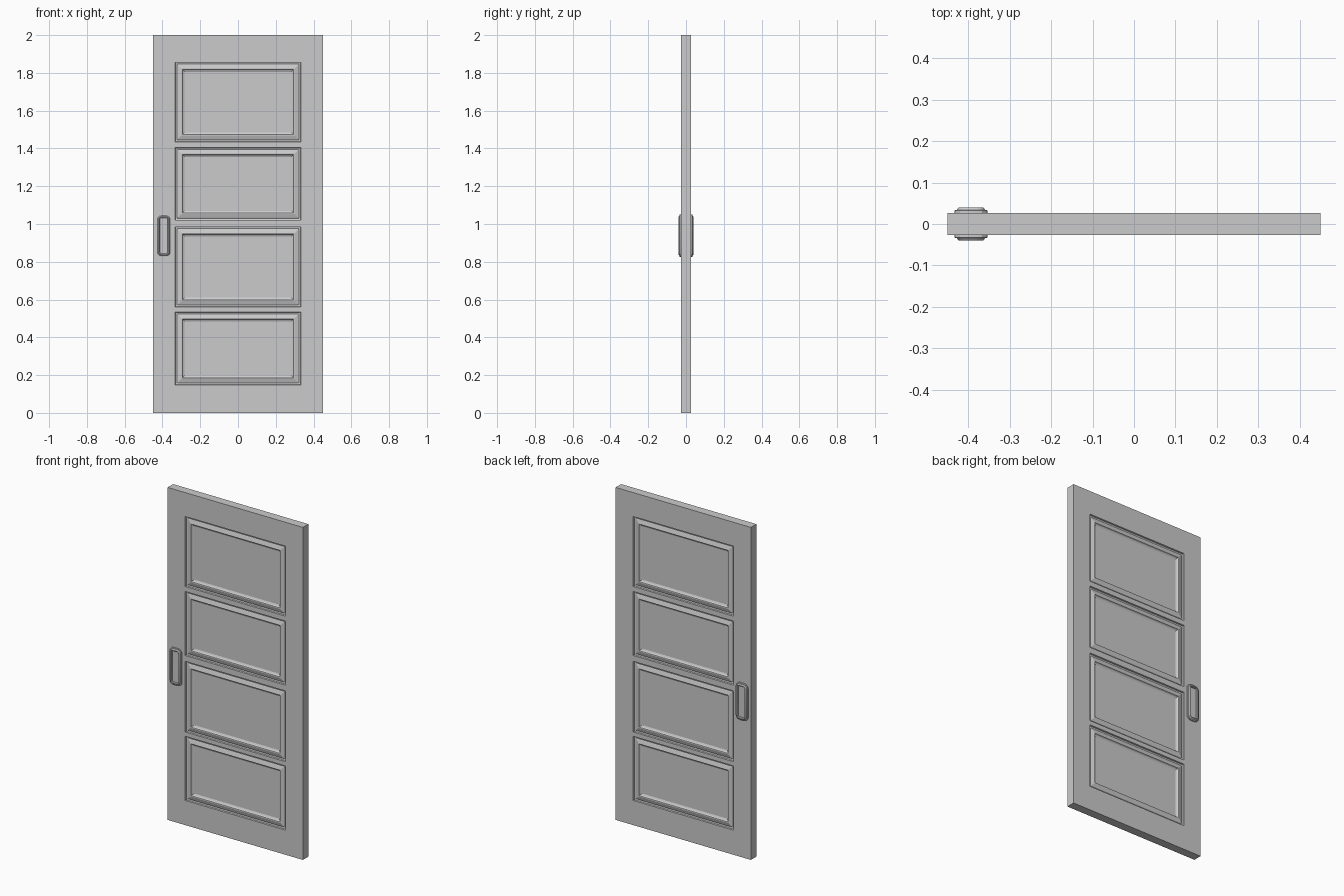
import bpy, bmesh
from math import sin, cos, pi

if "Cube" in bpy.data.objects:
    bpy.data.objects.remove(bpy.data.objects["Cube"])

W, H, T = 0.45, 2.0, 0.026          # half width, height, half thickness


def finish(bm, name, smooth=False):
    """Make an object from the front half and mirror it to the back."""
    bmesh.ops.remove_doubles(bm, verts=bm.verts, dist=1e-5)
    me = bpy.data.meshes.new(name)
    bm.to_mesh(me)
    bm.free()
    ob = bpy.data.objects.new(name, me)
    bpy.context.collection.objects.link(ob)
    m = ob.modifiers.new("both_sides", 'MIRROR')
    m.use_axis = (False, True, False)
    m.use_clip = True
    m.merge_threshold = 1e-4
    if smooth:
        bpy.context.view_layer.objects.active = ob
        ob.select_set(True)
        bpy.ops.object.shade_smooth_by_angle(angle=0.5)
        ob.select_set(False)
    return ob


def skin(bm, loops):
    """Join successive closed loops and cap the last one."""
    rings = [[bm.verts.new(p) for p in lp] for lp in loops]
    for a, b in zip(rings, rings[1:]):
        n = len(a)
        for i in range(n):
            j = (i + 1) % n
            bm.faces.new((a[i], a[j], b[j], b[i]))
    bm.faces.new(rings[-1])


def rect(x0, x1, z0, z1, y):
    return [(x0, y, z0), (x1, y, z0), (x1, y, z1), (x0, y, z1)]


def quad(bm, pts):
    bm.faces.new([bm.verts.new(p) for p in pts])


# door leaf: stiles and rails around four moulded panels
PX = 0.333
panels = [(0.148, 0.534), (0.56, 0.985), (1.02, 1.405), (1.435, 1.856)]
# moulding profile: inset from opening edge, depth below the face
profile = [(0, 0), (0.002, 0.008), (0.010, 0.010), (0.014, 0.008),
           (0.033, 0.002), (0.038, 0.003), (0.042, 0.010), (0.050, 0.014)]
bm = bmesh.new()
zs = [0] + [z for p in panels for z in p] + [H]
xs = [-W, -PX, PX, W]
for i, (z0, z1) in enumerate(zip(zs, zs[1:])):
    for j, (x0, x1) in enumerate(zip(xs, xs[1:])):
        if j == 1 and i % 2 == 1:
            skin(bm, [rect(x0 + s, x1 - s, z0 + s, z1 - s, -T + d) for s, d in profile])
        else:
            quad(bm, rect(x0, x1, z0, z1, -T))
    # side edges
    quad(bm, [(-W, 0, z0), (-W, -T, z0), (-W, -T, z1), (-W, 0, z1)])
    quad(bm, [(W, -T, z0), (W, 0, z0), (W, 0, z1), (W, -T, z1)])
for x0, x1 in zip(xs, xs[1:]):
    # bottom and top edges
    quad(bm, [(x0, 0, 0), (x1, 0, 0), (x1, -T, 0), (x0, -T, 0)])
    quad(bm, [(x0, -T, H), (x1, -T, H), (x1, 0, H), (x0, 0, H)])
finish(bm, "door_leaf")


# recessed pull handle with a stepped rim
def rounded(cx, cz, hw, hh, r, y, seg=3):
    pts = []
    for k, (sx, sz) in enumerate([(1, 1), (-1, 1), (-1, -1), (1, -1)]):
        for i in range(seg + 1):
            a = k * pi / 2 + i / seg * pi / 2
            pts.append((cx + sx * (hw - r) + r * cos(a), y, cz + sz * (hh - r) + r * sin(a)))
    return pts


pull = [(0, T - 0.002), (0, 0.033), (0.006, 0.034), (0.008, 0.037),
        (0.011, 0.040), (0.015, 0.040), (0.018, 0.037), (0.019, 0.031)]
bm = bmesh.new()
skin(bm, [rounded(-0.393, 0.938, 0.040 - s, 0.112 - s, 0.026 - s, -y) for s, y in pull])
finish(bm, "pull_handle", True)
